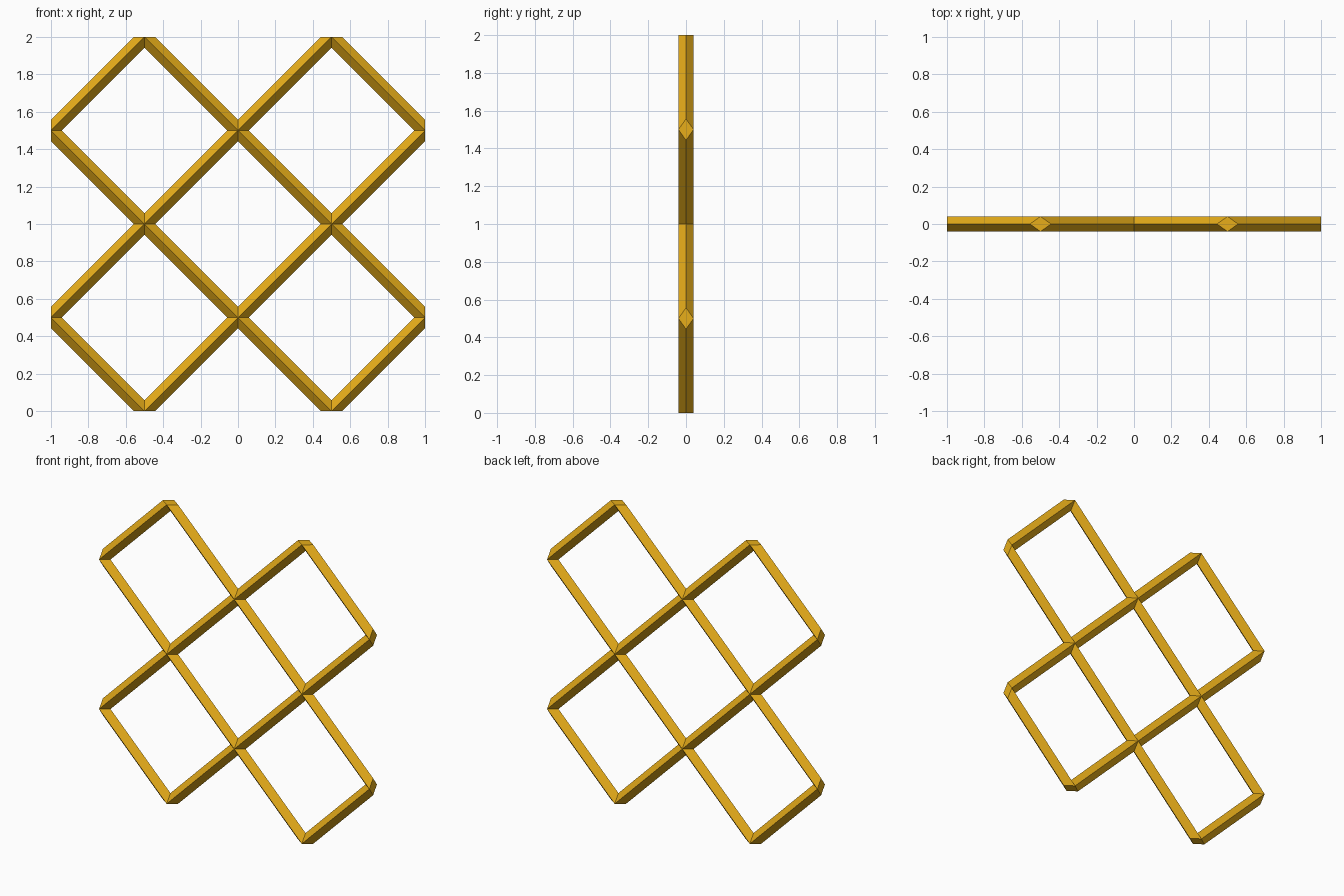
import bpy, bmesh
from math import sqrt

if "Cube" in bpy.data.objects:
    bpy.data.objects.remove(bpy.data.objects["Cube"])

HALF = 0.04            # half thickness of the diamond-section bars
CUT = HALF * sqrt(2)   # half length of the section where a bar is trimmed at 45 degrees

mat = bpy.data.materials.new("golden_yellow")
mat.diffuse_color = (0.80, 0.42, 0.01, 1)
mat.use_nodes = True
mat.node_tree.nodes["Principled BSDF"].inputs["Base Color"].default_value = mat.diffuse_color


def side_end(x, z):
    # diamond trimmed flush with a vertical side
    return [(x, -HALF, z), (x, 0, z + CUT), (x, HALF, z), (x, 0, z - CUT)]


def level_end(x, z):
    # diamond trimmed flush with the top or bottom
    return [(x, -HALF, z), (x - CUT, 0, z), (x, HALF, z), (x + CUT, 0, z)]


def lattice_bar(name, side, level):
    bm = bmesh.new()
    a = [bm.verts.new(p) for p in side_end(*side)]
    b = [bm.verts.new(p) for p in level_end(*level)]
    for i in range(4):
        j = (i + 1) % 4
        bm.faces.new((a[i], a[j], b[j], b[i]))
    bm.faces.new(a[::-1])
    bm.faces.new(b)
    bmesh.ops.recalc_face_normals(bm, faces=bm.faces)
    me = bpy.data.meshes.new(name)
    bm.to_mesh(me)
    bm.free()
    me.materials.append(mat)
    ob = bpy.data.objects.new(name, me)
    bpy.context.collection.objects.link(ob)
    # mirrored copy forms the crossing bar of the other diagonal
    mirror = ob.modifiers.new("crossing_bar", 'MIRROR')
    mirror.use_axis[0] = True
    mirror.use_mirror_merge = False


# Rising diagonals, from the upper left corner to the lower right
lattice_bar("upper_short_bar", (-1, 1.5), (-0.5, 2))
lattice_bar("upper_long_bar", (-1, 0.5), (0.5, 2))
lattice_bar("lower_long_bar", (1, 1.5), (-0.5, 0))
lattice_bar("lower_short_bar", (1, 0.5), (0.5, 0))
